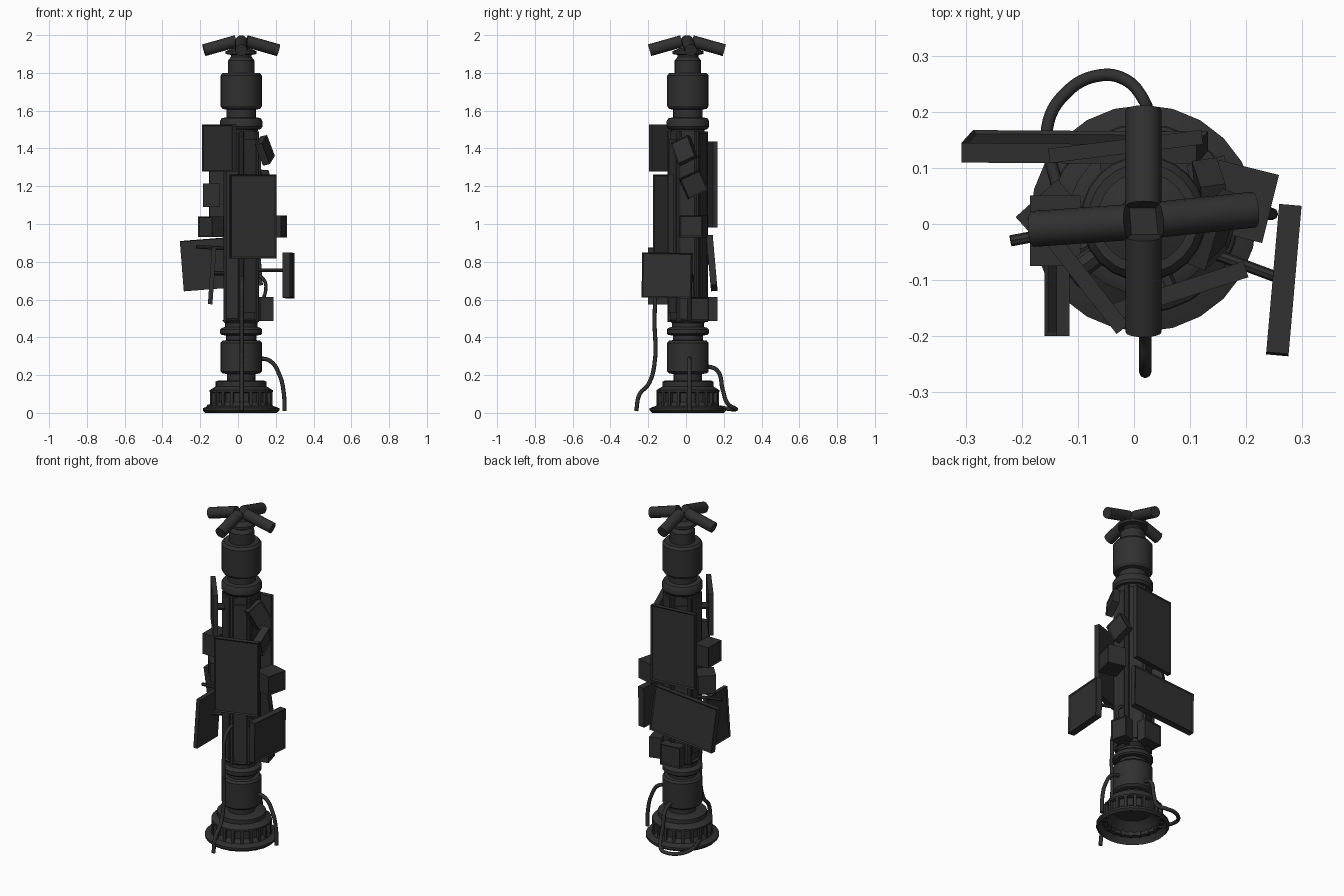
import bpy, bmesh
from math import radians, sin, cos, pi
from mathutils import Matrix, Vector

if "Cube" in bpy.data.objects:
    bpy.data.objects.remove(bpy.data.objects["Cube"])

CX, CY = 0.017, 0.01
dark = bpy.data.materials.new("dark_metal")
dark.diffuse_color = (0.03, 0.03, 0.03, 1)
dark.use_nodes = True
dark.node_tree.nodes["Principled BSDF"].inputs["Base Color"].default_value = dark.diffuse_color


def finish(name, bm, smooth=False):
    bmesh.ops.recalc_face_normals(bm, faces=bm.faces)
    me = bpy.data.meshes.new(name)
    bm.to_mesh(me)
    bm.free()
    me.materials.append(dark)
    if smooth:
        me.polygons.foreach_set("use_smooth", [True] * len(me.polygons))
        me.set_sharp_from_angle(angle=radians(32))
    ob = bpy.data.objects.new(name, me)
    bpy.context.collection.objects.link(ob)
    return ob


def lathe(name, profile, n=24):
    bm = bmesh.new()
    rings = [[bm.verts.new((CX + r * cos(2 * pi * i / n), CY + r * sin(2 * pi * i / n), z))
              for i in range(n)] for r, z in profile]
    for a, b in zip(rings, rings[1:]):
        for i in range(n):
            bm.faces.new((a[i], a[(i + 1) % n], b[(i + 1) % n], b[i]))
    bm.faces.new(rings[0])
    bm.faces.new(rings[-1])
    return finish(name, bm, True)


def block(name, center, size, yaw=0, pitch=0, roll=0, frame=0.0):
    """Box whose local -y side is the face; frame > 0 gives it a recessed screen."""
    bm = bmesh.new()
    bmesh.ops.create_cube(bm, size=1)
    bmesh.ops.scale(bm, vec=size, verts=bm.verts)
    if frame:
        bm.normal_update()
        face = min(bm.faces, key=lambda f: f.normal.y)
        bmesh.ops.inset_individual(bm, faces=[face], thickness=frame, depth=0)
        bmesh.ops.translate(bm, vec=(0, 0.006, 0), verts=face.verts)
    rot = (Matrix.Rotation(radians(yaw), 4, 'Z') @ Matrix.Rotation(radians(pitch), 4, 'X')
           @ Matrix.Rotation(radians(roll), 4, 'Y'))
    bm.transform(Matrix.Translation(center) @ rot)
    return finish(name, bm)


def rod(name, p, q, r, n=16):
    p, q = Vector(p), Vector(q)
    bm = bmesh.new()
    bmesh.ops.create_cone(bm, cap_ends=True, segments=n, radius1=r, radius2=r, depth=(q - p).length)
    bm.transform(Matrix.Translation((p + q) / 2) @ (q - p).to_track_quat('Z', 'Y').to_matrix().to_4x4())
    return finish(name, bm, True)


def cable(name, points, r=0.011):
    cu = bpy.data.curves.new(name, 'CURVE')
    cu.dimensions = '3D'
    cu.bevel_depth, cu.bevel_resolution, cu.resolution_u = r, 2, 6
    cu.use_fill_caps = True
    sp = cu.splines.new('BEZIER')
    sp.bezier_points.add(len(points) - 1)
    for bp, co in zip(sp.bezier_points, points):
        bp.co = co
        bp.handle_left_type = bp.handle_right_type = 'AUTO'
    cu.materials.append(dark)
    ob = bpy.data.objects.new(name, cu)
    bpy.context.collection.objects.link(ob)


# Hollow flared base with ribs
lathe("base", [(0.10, 0.10), (0.16, 0.05), (0.185, 0.01), (0.19, 0.0), (0.202, 0.012), (0.202, 0.025),
               (0.175, 0.035), (0.15, 0.04), (0.15, 0.105), (0.167, 0.11), (0.167, 0.12),
               (0.135, 0.14), (0.135, 0.165), (0.12, 0.172), (0.075, 0.172)])
for i in range(20):
    a = 2 * pi * i / 20
    block("base_rib", (CX + 0.155 * cos(a), CY + 0.155 * sin(a), 0.072), (0.022, 0.016, 0.08),
          yaw=i * 18)

# Lower and upper stacked drums
lathe("lower_drum", [(0.075, 0.16), (0.075, 0.205), (0.10, 0.21), (0.11, 0.22), (0.11, 0.37),
                     (0.10, 0.382), (0.08, 0.385), (0.08, 0.41), (0.103, 0.412), (0.111, 0.42),
                     (0.111, 0.442), (0.103, 0.45), (0.085, 0.455), (0.085, 0.475), (0.10, 0.49), (0.08, 0.5)])
lathe("upper_drum", [(0.08, 1.47), (0.09, 1.50), (0.103, 1.502), (0.112, 1.515), (0.112, 1.545),
                     (0.103, 1.56), (0.078, 1.565), (0.078, 1.605), (0.10, 1.61), (0.11, 1.625),
                     (0.11, 1.785), (0.098, 1.80), (0.07, 1.80), (0.07, 1.865), (0.055, 1.885),
                     (0.055, 1.895), (0.082, 1.90), (0.082, 1.915), (0.045, 1.93), (0.04, 1.955)])

# Faceted column with cladding on its six sides
bm = bmesh.new()
bmesh.ops.create_cone(bm, cap_ends=True, segments=6, radius1=0.1, radius2=0.1, depth=1.01)
bm.transform(Matrix.Translation((CX, CY, 0.985)))
col = finish("column", bm)
off = min((v.co.xy - Vector((CX, CY + 0.1))).length for v in col.data.vertices)
if off > 0.01:      # put corners on the y axis
    col.data.transform(Matrix.Translation((CX, CY, 0)) @ Matrix.Rotation(radians(30), 4, 'Z')
                       @ Matrix.Translation((-CX, -CY, 0)))
for i, (lo, hi) in enumerate([(0.5, 1.46), (0.52, 1.48), (0.5, 1.44), (0.54, 1.47), (0.5, 1.48), (0.53, 1.45)]):
    a = radians(60 * i)
    block("column_cladding", (CX + 0.083 * cos(a), CY + 0.083 * sin(a), (lo + hi) / 2),
          (0.072, 0.022, hi - lo), yaw=60 * i + 90)
for i in range(6):
    a = radians(60 * i + 30)
    rod("column_pipe", (CX + 0.093 * cos(a), CY + 0.093 * sin(a), 0.48),
        (CX + 0.093 * cos(a), CY + 0.093 * sin(a), 1.49), 0.014, 8)

# Four drooping cylinders at the top
for deg in (6, 90, 184, 270):
    d = Vector((cos(radians(deg)), sin(radians(deg)), 0))
    o = Vector((CX, 0.005, 0))
    rod("top_cylinder", o + d * 0.027 + Vector((0, 0, 1.968)), o + d * 0.198 + Vector((0, 0, 1.92)), 0.032)

# Large screens
F = 0.01
block("front_screen", (0.078, -0.12, 1.04), (0.255, 0.03, 0.445), yaw=18, frame=F)
block("upper_left_screen", (-0.1, -0.085, 1.402), (0.26, 0.028, 0.25), yaw=-52, frame=F)
block("lower_left_screen", (-0.137, -0.1, 0.725), (0.2, 0.024, 0.3), yaw=-90, pitch=-4, frame=F)
block("right_screen", (0.267, -0.1, 0.728), (0.265, 0.04, 0.24), yaw=85, roll=1, frame=F)
block("back_screen", (-0.015, 0.138, 1.21), (0.275, 0.026, 0.455), yaw=187, frame=F)
block("back_wide_screen", (-0.088, 0.137, 0.793), (0.42, 0.035, 0.265), yaw=180, pitch=-5, roll=4.5, frame=F)

# Screen mounting arms
rod("right_screen_arm", (0.08, -0.03, 0.755), (0.255, -0.095, 0.755), 0.01, 8)
rod("left_screen_arm", (-0.04, -0.02, 0.74), (-0.13, -0.06, 0.74), 0.012, 8)
rod("back_wide_arm", (0.0, 0.08, 0.8), (-0.03, 0.13, 0.8), 0.014, 8)
rod("front_screen_arm", (0.03, -0.05, 1.05), (0.06, -0.12, 1.05), 0.02, 8)
rod("upper_left_arm", (-0.03, -0.03, 1.4), (-0.1, -0.08, 1.4), 0.02, 8)
rod("small_left_rod", (-0.06, 0.0, 0.87), (-0.22, -0.03, 0.88), 0.01, 8)

# Small equipment boxes
block("left_box", (-0.14, -0.012, 1.152), (0.125, 0.09, 0.125), yaw=-90, frame=0.008)
block("left_turned_box", (-0.137, 0.005, 0.985), (0.11, 0.1, 0.11), yaw=-48, frame=0.008)
block("right_box", (0.19, 0.04, 0.987), (0.125, 0.11, 0.115), yaw=76, frame=0.008)
block("right_tilted_box", (0.138, 0.04, 1.21), (0.115, 0.045, 0.115), yaw=98, pitch=5, roll=-25, frame=0.008)
block("right_upper_tilted_box", (0.143, -0.01, 1.39), (0.105, 0.04, 0.125), yaw=68, pitch=-12, roll=-25, frame=0.008)
block("right_lower_box", (0.14, 0.065, 0.55), (0.1, 0.07, 0.125), yaw=105, frame=0.008)
block("back_lower_box", (0.0, 0.13, 0.55), (0.125, 0.06, 0.125), yaw=186, frame=0.008)

# Hanging cables
cable("front_cable", [(0.02, -0.08, 0.72), (0.02, -0.145, 0.68), (0.02, -0.165, 0.55), (0.02, -0.168, 0.25),
                      (0.02, -0.2, 0.15), (0.02, -0.245, 0.1), (0.02, -0.264, 0.01)])
cable("right_cable", [(0.1, 0.018, 0.29), (0.17, 0.018, 0.275), (0.22, 0.018, 0.2), (0.243, 0.018, 0.1),
                      (0.246, 0.018, 0.01)])
cable("back_cable", [(0.02, 0.1, 0.25), (0.02, 0.165, 0.225), (0.02, 0.195, 0.12), (0.018, 0.22, 0.05),
                     (-0.015, 0.257, 0.025), (-0.06, 0.265, 0.02), (-0.12, 0.235, 0.02),
                     (-0.155, 0.17, 0.03), (-0.135, 0.06, 0.04)])
cable("small_right_cable", [(0.09, 0.03, 0.74), (0.14, 0.03, 0.7), (0.145, 0.035, 0.64), (0.12, 0.04, 0.58)], 0.009)
